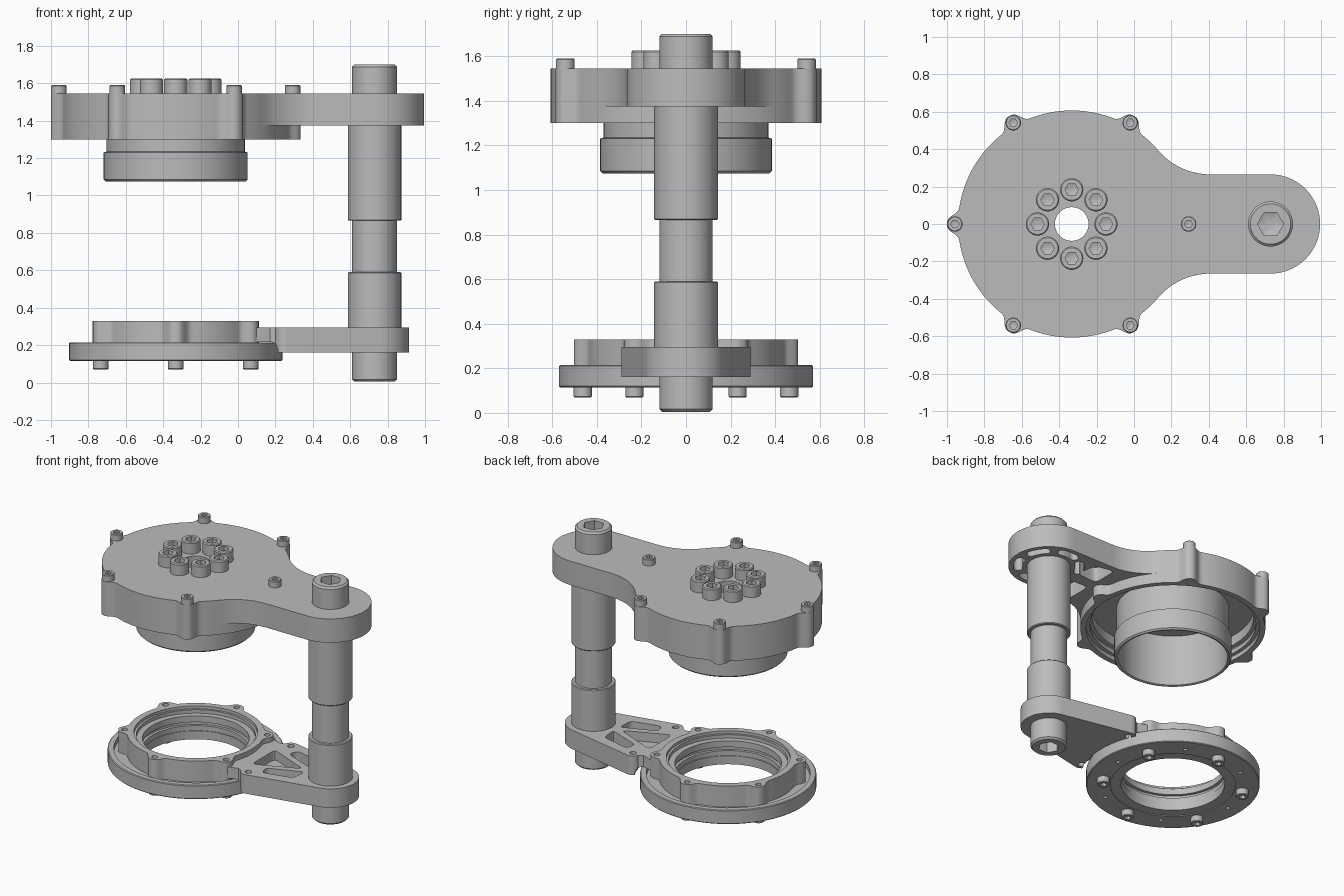
import bpy, bmesh
from math import pi, sin, cos, exp, radians, hypot
from mathutils import Vector

cube = bpy.data.objects.get("Cube")
if cube:
    bpy.data.objects.remove(cube)

HUB = -0.333    # x of the housing axis
POST = 0.73     # x of the column axis
TOP = 1.545     # upper face of the housing

metal = bpy.data.materials.new("machined_grey")
metal.use_nodes = True
grey = (0.5, 0.5, 0.5, 1)
metal.diffuse_color = grey
metal.node_tree.nodes["Principled BSDF"].inputs["Base Color"].default_value = grey


# ---------- helpers ----------
def make(name, bm, loc=(0, 0, 0)):
    bmesh.ops.remove_doubles(bm, verts=bm.verts, dist=1e-5)
    bmesh.ops.recalc_face_normals(bm, faces=bm.faces)
    mesh = bpy.data.meshes.new(name)
    bm.to_mesh(mesh)
    bm.free()
    mesh.materials.append(metal)
    ob = bpy.data.objects.new(name, mesh)
    ob.location = loc
    bpy.context.collection.objects.link(ob)
    return ob


def lathe(name, profile, x=0, n=96, closed=False):
    """Spin (radius, z) points; a third item makes that ring hexagonal."""
    bm = bmesh.new()
    rings = []
    for r, z, *hexed in profile:
        ring = []
        for i in range(n):
            a = 2 * pi * i / n
            k = cos(pi / 6) / cos(a % (pi / 3) - pi / 6) if hexed else 1
            ring.append(bm.verts.new((r * k * cos(a), r * k * sin(a), z)))
        rings.append(ring)
    pairs = list(zip(rings, rings[1:])) + ([(rings[-1], rings[0])] if closed else [])
    for low, high in pairs:
        for i in range(n):
            j = (i + 1) % n
            bm.faces.new((low[i], low[j], high[j], high[i]))
    return make(name, bm, (x, 0, 0))


def prism(name, outline, z0, z1, x=0):
    bm = bmesh.new()
    base = bm.faces.new([bm.verts.new((px, py, z0)) for px, py in outline])
    up = bmesh.ops.extrude_face_region(bm, geom=[base])["geom"]
    bmesh.ops.translate(bm, vec=(0, 0, z1 - z0),
                        verts=[v for v in up if isinstance(v, bmesh.types.BMVert)])
    return make(name, bm, (x, 0, 0))


def boolean(ob, tool, operation):
    mod = ob.modifiers.new("cut", "BOOLEAN")
    mod.operation, mod.solver, mod.object = operation, "EXACT", tool
    bpy.context.view_layer.update()
    graph = bpy.context.evaluated_depsgraph_get()
    mesh = bpy.data.meshes.new_from_object(ob.evaluated_get(graph))
    ob.modifiers.clear()
    ob.data = mesh
    bpy.data.objects.remove(tool)


def cut(ob, *tools):
    for tool in tools:
        boolean(ob, tool, "DIFFERENCE")


def circle(r, x=0, y=0, n=24):
    return [(x + r * cos(2 * pi * i / n), y + r * sin(2 * pi * i / n)) for i in range(n)]


def arc(cx, cy, r, a0, a1, n=16):
    return [(cx + r * cos(radians(a0 + (a1 - a0) * i / n)),
             cy + r * sin(radians(a0 + (a1 - a0) * i / n))) for i in range(n + 1)]


def lugged(r, height, start, n=288):
    """Circle with six rounded lugs around it."""
    pts = []
    for i in range(n):
        a = 2 * pi * i / n
        off = (a - start + pi / 6) % (pi / 3) - pi / 6
        rr = r + height * exp(-abs(off * r / 0.052) ** 3)
        pts.append((rr * cos(a), rr * sin(a)))
    return pts


def rounded(corners, r):
    pts = []
    for i, c in enumerate(corners):
        c = Vector(c)
        p, q = [c + (Vector(corners[k]) - c).normalized() * r
                for k in (i - 1, (i + 1) % len(corners))]
        pts += [((1 - t) ** 2 * p + 2 * t * (1 - t) * c + t * t * q)[:]
                for t in (0, 0.25, 0.5, 0.75, 1)]
    return pts


def arc_slot(cx, r, w, a0, a1):
    e0, e1 = [(cx + r * cos(radians(a)), r * sin(radians(a))) for a in (a0, a1)]
    return (arc(cx, 0, r + w, a0, a1) + arc(*e1, w, a1, a1 + 180, 8)[1:-1]
            + arc(cx, 0, r - w, a1, a0) + arc(*e0, w, a0 + 180, a0 + 360, 8)[1:-1])


def mirrored(corners):
    return [corners, [(x, -y) for x, y in reversed(corners)]]


def bolt(name, r, h, sock, places, z, flip=False):
    """Socket-head bolts that share one mesh."""
    c = r * 0.1
    first = None
    for i, (x, y) in enumerate(places):
        if first is None:
            ob = first = lathe(name, [(0, -0.01), (r, -0.01), (r, h - c), (r - c, h),
                                      (sock, h, 1), (sock, h * 0.45, 1), (0, h * 0.3)], n=48)
        else:
            ob = bpy.data.objects.new(f"{name}_{i + 1}", first.data)
            bpy.context.collection.objects.link(ob)
        ob.location = (x, y, z)
        ob.rotation_euler.x = pi if flip else 0


def around(r, count, start=0):
    return [(HUB + r * cos(start + 2 * pi * i / count), r * sin(start + 2 * pi * i / count))
            for i in range(count)]


# ---------- upper housing with arm ----------
housing = prism("upper_housing", lugged(0.607, 0.06, 0), 1.3, TOP, HUB)
bend_x, arm_w, R = 0.41, 0.265, 0.371       # concave blend from disc to arm
side = arc(bend_x, arm_w + R, R, 270, 220.5)
end = arc(POST, 0, arm_w, -90, 90, 40)
arm_outline = end + side + [(HUB, 0.3), (HUB, -0.3)] + [(x, -y) for x, y in reversed(side)]
boolean(housing, prism("upper_arm", arm_outline, 1.375, TOP), "UNION")
cut(housing,
    lathe("cavity", [(0, 1.2), (0.57, 1.2), (0.57, 1.33), (0.545, 1.33), (0.545, 1.36),
                     (0.56, 1.36), (0.56, 1.38), (0.53, 1.38), (0.53, 1.45), (0, 1.45)], HUB),
    prism("centre_hole", circle(0.09, n=48), 1.4, 1.6, HUB))
for a in (-160, -105, -45, 15, 75, 130):
    cut(housing, prism("slot", arc_slot(POST, 0.203, 0.03, a, a + 30), 1.3, 1.48))
for tri in mirrored([(0.36, 0.04), (0.53, 0.05), (0.5, 0.2), (0.36, 0.23)]):
    cut(housing, prism("pocket", rounded(tri, 0.04), 1.3, 1.48))

# ---------- hub tube below the housing ----------
hub = lathe("hub_tube", [(0.36, 1.455), (0.36, 1.08), (0.375, 1.075), (0.385, 1.085),
                         (0.385, 1.23), (0.37, 1.235), (0.37, 1.455)], HUB, closed=True)

# ---------- lower flange ----------
flange = lathe("lower_flange", [(0.34, 0.12), (0.41, 0.12), (0.41, 0.115), (0.565, 0.115),
                                (0.57, 0.12), (0.57, 0.21), (0.565, 0.215), (0.53, 0.215),
                                (0.53, 0.18), (0.43, 0.18), (0.34, 0.18)], HUB, closed=True)
for x, y in around(0.47, 6):
    cut(flange, prism("pin_hole", circle(0.013, x, y, 16), 0.1, 0.15))

# ---------- lugged ring on the flange ----------
ring = prism("lugged_ring", lugged(0.445, 0.058, pi / 6), 0.178, 0.33, HUB)
cut(ring, lathe("ring_bore", [(0, 0.1), (0.345, 0.1), (0.345, 0.215), (0.365, 0.215),
                              (0.365, 0.24), (0.345, 0.24), (0.345, 0.285), (0.385, 0.285),
                              (0.385, 0.31), (0.4, 0.31), (0.4, 0.4), (0, 0.4)], HUB))
for x, y in around(0.463, 6, pi / 6):
    cut(ring, prism("lug_hole", circle(0.02, x, y, 16), 0.25, 0.4))

# ---------- lower arm with pockets ----------
boss = arc(0.25, 0.24, 0.05, 75, 165, 8)
half = boss + [(0.17, 0.235), (0.06, 0.27), (-0.05, 0.27)]
lower_arm = prism("lower_arm", arc(POST, 0, 0.185, -80, 80, 40) + half
                  + [(x, -y) for x, y in reversed(half)], 0.16, 0.295)
cut(lower_arm, lathe("flange_clearance", [(0, 0.1), (0.615, 0.1), (0.61, 0.18), (0.595, 0.205),
                                          (0.57, 0.216), (0.42, 0.216), (0.42, 0.4), (0, 0.4)], HUB))
cut(lower_arm, prism("pocket", rounded([(0.2, -0.13), (0.51, 0), (0.2, 0.13)], 0.04), 0.23, 0.4))
for tri in mirrored([(0.31, 0.13), (0.55, 0.035), (0.54, 0.15), (0.33, 0.2)]):
    cut(lower_arm, prism("pocket", rounded(tri, 0.03), 0.2, 0.4))
for x, y in ((0.25, 0.24), (0.25, -0.24)):
    cut(lower_arm, prism("boss_hole", circle(0.022, x, y, 16), 0.1, 0.4))

# ---------- stepped column ----------
lathe("column", [(0, 0.29), (0.143, 0.29), (0.143, 0.585), (0.138, 0.59), (0.12, 0.59),
                 (0.12, 0.865), (0.138, 0.865), (0.143, 0.87), (0.143, 1.38), (0, 1.38)], POST)

# ---------- bolts ----------
bolt("column_top_bolt", 0.12, 0.155, 0.07, [(POST, 0)], TOP)
bolt("column_bottom_bolt", 0.12, 0.155, 0.07, [(POST, 0)], 0.16, True)
bolt("hub_bolt", 0.062, 0.08, 0.036, around(0.183, 8), TOP)
bolt("housing_screw", 0.041, 0.045, 0.022, around(0.625, 6), TOP)
bolt("flange_screw", 0.041, 0.045, 0.022, around(0.463, 6, pi / 6), 0.115, True)

# ---------- shading: smooth curves, sharp edges ----------
bpy.ops.object.select_all(action="DESELECT")
for ob in bpy.context.scene.objects:
    if ob.type == "MESH":
        ob.select_set(True)
        bpy.context.view_layer.objects.active = ob
bpy.ops.object.shade_smooth_by_angle(angle=radians(30))
